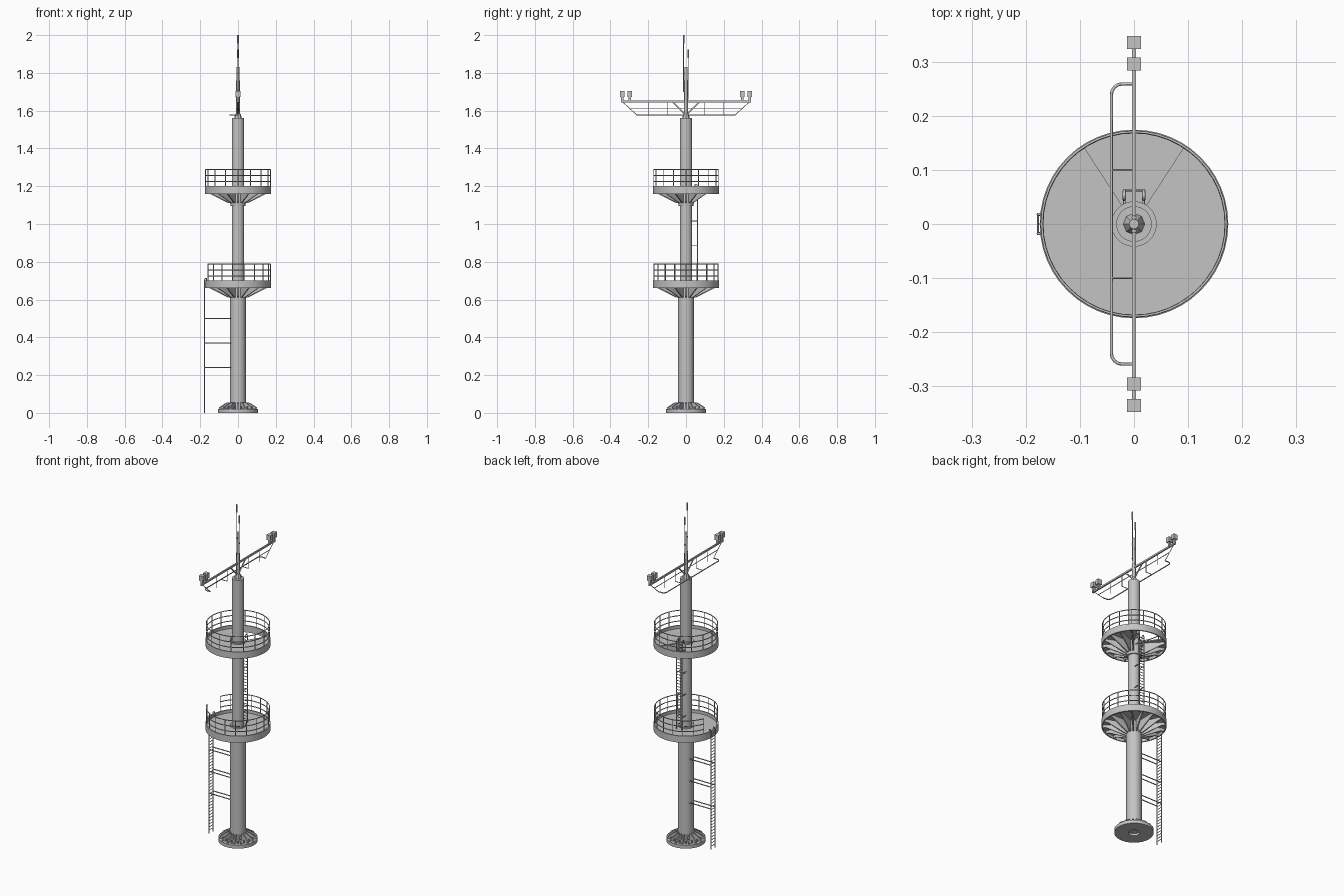
import bpy, bmesh
from math import sin, cos, pi, radians
from mathutils import Vector, Matrix

cube = bpy.data.objects.get("Cube")
if cube:
    bpy.data.objects.remove(cube)

steel = bpy.data.materials.new("galvanised_grey")
steel.use_nodes = True
GREY = (0.55, 0.55, 0.55, 1)
steel.diffuse_color = GREY
steel.node_tree.nodes["Principled BSDF"].inputs["Base Color"].default_value = GREY


def finish(name, bm, smooth=False):
    bmesh.ops.recalc_face_normals(bm, faces=bm.faces)
    me = bpy.data.meshes.new(name)
    bm.to_mesh(me)
    bm.free()
    me.materials.append(steel)
    ob = bpy.data.objects.new(name, me)
    bpy.context.collection.objects.link(ob)
    if smooth:
        bpy.ops.object.select_all(action='DESELECT')
        ob.select_set(True)
        bpy.context.view_layer.objects.active = ob
        bpy.ops.object.shade_smooth_by_angle(angle=radians(35))
    return ob


def lathe(name, profile, steps=40, closed=False):
    """Spin (radius, z) points around the tower axis."""
    bm = bmesh.new()
    vs = [bm.verts.new((r, 0, z)) for r, z in profile]
    es = [bm.edges.new(p) for p in zip(vs, vs[1:])]
    if closed:
        es.append(bm.edges.new((vs[-1], vs[0])))
    bmesh.ops.spin(bm, geom=vs + es, axis=(0, 0, 1), cent=(0, 0, 0),
                   angle=2 * pi, steps=steps, use_merge=True)
    bmesh.ops.remove_doubles(bm, verts=bm.verts, dist=1e-5)
    return finish(name, bm, True)


def fins(name, outline, angles, thick):
    """Radial plates with an (r, z) outline."""
    bm = bmesh.new()
    for a in angles:
        rot = Matrix.Rotation(radians(a), 3, 'Z')
        face = bm.faces.new([bm.verts.new(rot @ Vector((r, -thick / 2, z))) for r, z in outline])
        ext = bmesh.ops.extrude_face_region(bm, geom=[face])["geom"]
        bmesh.ops.translate(bm, vec=rot @ Vector((0, thick, 0)),
                            verts=[v for v in ext if isinstance(v, bmesh.types.BMVert)])
    return finish(name, bm)


def tubes(name, paths, radius, res=1):
    """Round bars along polylines, joined as one mesh."""
    cu = bpy.data.curves.new(name, 'CURVE')
    cu.dimensions = '3D'
    cu.bevel_depth = radius
    cu.bevel_resolution = res
    cu.use_fill_caps = True
    for path in paths:
        sp = cu.splines.new('POLY')
        sp.points.add(len(path) - 1)
        for p, co in zip(sp.points, path):
            p.co = (*co, 1)
    cu.materials.append(steel)
    ob = bpy.data.objects.new(name, cu)
    bpy.context.collection.objects.link(ob)
    bpy.ops.object.select_all(action='DESELECT')
    ob.select_set(True)
    bpy.context.view_layer.objects.active = ob
    bpy.ops.object.convert(target='MESH')


def boxes(name, items):
    bm = bmesh.new()
    for centre, size in items:
        bmesh.ops.create_cube(bm, size=1, matrix=Matrix.Translation(centre) @ Matrix.Diagonal((*size, 1)))
    return finish(name, bm)


def polar(r, a, z):
    return (r * cos(radians(a)), r * sin(radians(a)), z)


def arc(r, a0, a1, z, n=48):
    return [polar(r, a0 + (a1 - a0) * i / n, z) for i in range(n + 1)]


# Base flange with gussets and bolts
lathe("base_flange", [(0.03, 0), (0.106, 0), (0.106, 0.02), (0.03, 0.02)], closed=True)
fins("base_gussets", [(0.04, 0.02), (0.1, 0.02), (0.1, 0.03), (0.06, 0.055), (0.04, 0.055)],
     [i * 22.5 for i in range(16)], 0.006)
tubes("base_bolts", [[polar(0.085, i * 22.5 + 11.25, 0.015), polar(0.085, i * 22.5 + 11.25, 0.033)]
                     for i in range(16)], 0.005)

# Column sections
lathe("lower_column", [(0, 0.012), (0.042, 0.012), (0.042, 0.69), (0, 0.69)])
lathe("upper_column", [(0, 0.68), (0.033, 0.68), (0.033, 1.56), (0, 1.56)])
lathe("upper_collar", [(0.032, 1.095), (0.04, 1.095), (0.042, 1.12), (0.042, 1.19), (0.032, 1.19)], closed=True)


def platform(name, z, floor_span, rail_span, fin_angles):
    """Round deck: rim, floor plate, bracket fins and guard rail."""
    lathe(name + "_rim", [(0.168, z), (0.175, z), (0.175, z + 0.04), (0.168, z + 0.04)], 48, True)
    bm = bmesh.new()
    outer, inner = arc(0.17, *floor_span, z + 0.022), arc(0.035, *floor_span, z + 0.022)
    vo, vi = [[bm.verts.new(p) for p in ring] for ring in (outer, inner)]
    for i in range(len(vo) - 1):
        bm.faces.new((vo[i], vo[i + 1], vi[i + 1], vi[i]))
    bmesh.ops.remove_doubles(bm, verts=bm.verts, dist=1e-5)
    ext = bmesh.ops.extrude_face_region(bm, geom=bm.faces[:])["geom"]
    bmesh.ops.translate(bm, vec=(0, 0, -0.006), verts=[v for v in ext if isinstance(v, bmesh.types.BMVert)])
    finish(name + "_floor", bm)
    fins(name + "_brackets", [(0.038, z - 0.05), (0.05, z - 0.05), (0.15, z), (0.17, z),
                              (0.17, z + 0.018), (0.038, z + 0.018)], fin_angles, 0.006)
    a0, a1 = rail_span
    bars = [arc(0.171, a0, a1, z + h) for h in (0.065, 0.097, 0.129)]
    posts = [[polar(0.171, a0 + (a1 - a0) * i / 16, z + 0.02), polar(0.171, a0 + (a1 - a0) * i / 16, z + 0.129)]
             for i in range(17)]
    tubes(name + "_guard_rail", bars + posts, 0.0025)


spokes = [i * 22.5 for i in range(16)]
platform("lower_platform", 0.66, (0, 360), (-159, 159), spokes)
platform("upper_platform", 1.16, (123, 417), (0, 360), [a for a in spokes if not 57 < a < 123])


def rungs(start, end, step, a, b):
    n = int((end - start) / step)
    return [[(*a, start + i * step), (*b, start + i * step)] for i in range(n + 1)]


# Outer ladder on the right side, with stand-off bars to the column
stiles = [[(-0.178, y, 0), (-0.178, y, 0.7), (-0.174, y, 0.711), (-0.167, y, 0.711), (-0.165, y, 0.69)]
          for y in (-0.018, 0.018)]
tubes("lower_ladder_stiles", stiles, 0.003)
tubes("lower_ladder_rungs", rungs(0.02, 0.69, 0.018, (-0.178, -0.018), (-0.178, 0.018)), 0.0018)
tubes("lower_ladder_supports", [[(-0.178, y, z), (-0.036, y, z)]
                                for z in (0.24, 0.37, 0.5) for y in (-0.018, 0.018)], 0.0028)

# Inner ladder on the back of the column, through the upper deck opening
stiles = [[(x, 0.062, 0.68), (x, 0.062, 1.195), (x, 0.057, 1.21), (x, 0.048, 1.21), (x, 0.045, 1.19)]
          for x in (-0.018, 0.018)]
tubes("upper_ladder_stiles", stiles, 0.003)
tubes("upper_ladder_rungs", rungs(0.7, 1.19, 0.018, (-0.018, 0.062), (0.018, 0.062)), 0.0018)
tubes("upper_ladder_supports", [[(x, 0.062, z), (x, 0.025, z)]
                                for z in (0.757, 0.885, 1.016, 1.15) for x in (-0.018, 0.018)], 0.0025)

# Mast and whip aerials
lathe("mast_foot", [(0, 1.56), (0.02, 1.56), (0.016, 1.575), (0.01, 1.59), (0, 1.59)], 8)
lathe("mast", [(0, 1.56), (0.01, 1.56), (0.009, 1.83), (0, 1.83)], 12)
tubes("aerial_rods", [[(0, -0.013, 1.7), (0, -0.013, 1.96)], [(0, 0.012, 1.66), (0, 0.012, 1.89)]], 0.002)
tubes("aerial_tips", [[(0, -0.013, 1.955), (0, -0.013, 2.0)], [(0, 0.012, 1.88), (0, 0.012, 1.925)]], 0.0045)
boxes("aerial_clamps", [((0, -0.007, z), (0.008, 0.016, 0.006)) for z in (1.71, 1.8)]
      + [((0, 0.006, z), (0.008, 0.016, 0.006)) for z in (1.67, 1.76)])

# Cross arm with V braces, hangers and foot rail
boxes("cross_arm", [((0, 0, 1.648), (0.008, 0.69, 0.01))])
tubes("arm_braces", [[(0, s * 0.005, 1.58), (0, s * 0.07, 1.646)] for s in (-1, 1)], 0.004)
hangers = []
for s in (-1, 1):
    hangers.append([(0, s * 0.335, 1.646), (0, s * 0.26, 1.577)])
    hangers += [[(0, s * y, 1.646), (0, s * y, 1.577)] for y in (0.1, 0.2)]
    hangers.append([(0, s * 0.1, 1.577), (-0.042, s * 0.1, 1.577)])
hangers.append([(0, -0.295, 1.612), (0, 0.295, 1.612)])
tubes("arm_hangers", hangers, 0.002)
corner = [(-0.022 - 0.02 * sin(t * pi / 8), 0.24 + 0.02 * cos(t * pi / 8), 1.577) for t in range(5)]
half = [(0, 0.26, 1.577)] + corner
tubes("foot_rail", [half + [(x, -y, z) for x, y, z in reversed(half)]], 0.003)

# Lamps at both arm ends
lamp_y = [s * y for s in (-1, 1) for y in (0.297, 0.337)]
boxes("lamp_heads", [((0, y, 1.688), (0.026, 0.024, 0.03)) for y in lamp_y])
boxes("lamp_stems", [((0, y, 1.662), (0.012, 0.014, 0.026)) for y in lamp_y])
